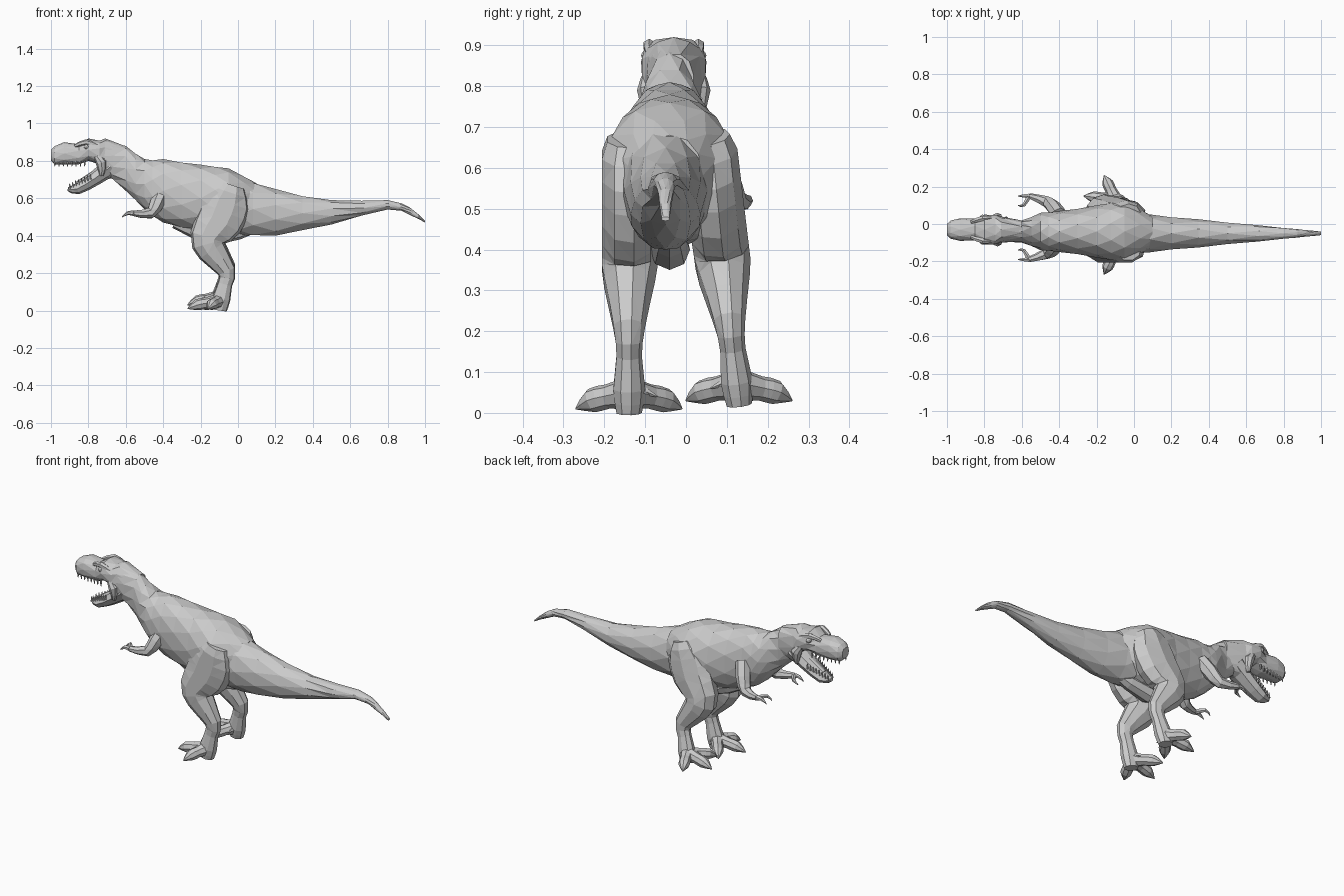
import bpy, bmesh, math
from mathutils import Vector

if "Cube" in bpy.data.objects:
    bpy.data.objects.remove(bpy.data.objects["Cube"])

skin = bpy.data.materials.new("grey skin")
skin.use_nodes = True
skin.diffuse_color = (.6, .6, .6, 1)
skin.node_tree.nodes["Principled BSDF"].inputs["Base Color"].default_value = skin.diffuse_color

BODY_LINE = -.04     # centre line of the body
HEAD_LINE = -.03     # centre line of the head
TIP = .002           # radius of claw and tooth points
UP = Vector((0, 0, 1))
ACROSS = Vector((0, 1, 0))


def finish(name, bm):
    """Turn a bmesh into a faceted, triangulated object."""
    bmesh.ops.recalc_face_normals(bm, faces=bm.faces)
    bmesh.ops.triangulate(bm, faces=bm.faces)
    mesh = bpy.data.meshes.new(name)
    bm.to_mesh(mesh)
    bm.free()
    mesh.materials.append(skin)
    obj = bpy.data.objects.new(name, mesh)
    bpy.context.collection.objects.link(obj)


def bridge(name, rings):
    """Skin a list of equal rings of points and cap both ends."""
    bm = bmesh.new()
    rows = [[bm.verts.new(point) for point in ring] for ring in rings]
    for lower, upper in zip(rows, rows[1:]):
        for i in range(len(lower)):
            bm.faces.new((lower[i - 1], lower[i], upper[i], upper[i - 1]))
    bm.faces.new(rows[0])
    bm.faces.new(rows[-1])
    finish(name, bm)


def refine(keys, steps):
    """Add rows between the key rows along a smooth spline."""
    result = []
    for k in range(len(keys) - 1):
        before, after = keys[max(k - 1, 0)], keys[min(k + 2, len(keys) - 1)]
        for step in range(steps):
            t = step / steps
            row = []
            for p, a, b, n in zip(before, keys[k], keys[k + 1], after):
                leave, arrive = (b - p) / 2, (n - a) / 2
                blend = t * t * (3 - 2 * t)
                row.append(a + (b - a) * blend + t * (1 - t) * (leave * (1 - t) - arrive * t))
            result.append(row)
    return result + [keys[-1]]


def soft(value, power):
    return math.copysign(abs(value) ** power, value)


def loft(name, keys, centre, steps=2, sides=12, power=.9):
    """Upright rings along x; each key is x, top, bottom, half width."""
    rings = []
    for k, (x, top, bottom, half) in enumerate(refine(keys, steps)):
        ring = []
        for i in range(sides):
            angle = math.pi / 2 + math.tau * (i + k % 2 / 2) / sides
            ring.append((x, centre + half * soft(math.cos(angle), power),
                         (top + bottom) / 2 + (top - bottom) / 2 * soft(math.sin(angle), power)))
        rings.append(ring)
    bridge(name, rings)


def tube(name, keys, wide=1, ref=ACROSS, steps=2, sides=8, limit=1):
    """Rings square to a path of x, y, z, radius; wide scales them along ref."""
    rows = refine(keys, steps)
    path = [Vector(row[:3]) for row in rows]
    rings = []
    for k, point in enumerate(path):
        along = (path[min(k + 1, len(path) - 1)] - path[max(k - 1, 0)]).normalized()
        normal = along.cross(ref).normalized()
        side = normal.cross(along)
        radius = rows[k][3]
        ring = []
        for i in range(sides):
            angle = math.tau * i / sides
            ring.append(point + side * min(radius * wide, limit) * math.cos(angle)
                        + normal * radius * math.sin(angle))
        rings.append(ring)
    bridge(name, rings)


def spike(name, base, tip, radius):
    tube(name, [(*base, radius), (*tip, TIP)], ref=Vector((1, 0, 0)), steps=1, sides=5)


def tooth_row(name, start, end, point, count=8):
    for i in range(count):
        root = Vector(start).lerp(Vector(end), i / (count - 1))
        spike(name, root, root + Vector(point), .007)


# Torso with neck
loft("torso", [(-.72, .91, .74, .06), (-.6, .88, .64, .06), (-.5, .81, .54, .1),
               (-.4, .81, .47, .11), (-.2, .78, .42, .14), (-.05, .76, .41, .16),
               (.1, .68, .48, .08)], BODY_LINE)

# Tail, drooping and tapering evenly to the tip
tail = [(0, .72, .4), (.2, .65, .4), (.5, .59, .46), (.8, .59, .54), (.92, .55, .51), (1, .48, .47)]
loft("tail", [(x, top, bottom, .11 - x / 10) for x, top, bottom in tail],
     BODY_LINE - .01, sides=10, power=1)

# Ridge under the hips
tube("pelvis_keel", [(x, BODY_LINE, z, r) for x, z, r in
                     ((-.34, .47, .03), (-.12, .4, .05), (.1, .45, .03))])

# Upper skull with cheeks
loft("skull", [(-1, .86, .8, .03), (-.98, .88, .78, .05), (-.93, .9, .78, .06),
               (-.85, .89, .78, .06), (-.8, .92, .8, .08), (-.74, .91, .78, .08),
               (-.71, .92, .7, .07), (-.6, .88, .72, .05)], HEAD_LINE, steps=1, power=.8)

# Lower jaw and tongue
tube("lower_jaw", [(x, HEAD_LINE, z, r) for x, z, r in
                   ((-.68, .77, .05), (-.76, .71, .04), (-.86, .65, .03), (-.91, .65, .01))], wide=1.4)
tube("tongue", [(-.74, HEAD_LINE, .76, .01), (-.86, HEAD_LINE, .68, .01)], wide=2)

for s, label in ((1, "left_"), (-1, "right_")):
    # Eye, brow and cheek muscle
    def face(x, out, z):
        return x, HEAD_LINE + s * out, z

    bm = bmesh.new()
    bmesh.ops.create_icosphere(bm, subdivisions=2, radius=.015)
    bmesh.ops.translate(bm, verts=bm.verts, vec=face(-.81, .065, .875))
    finish(label + "eye", bm)
    tube(label + "brow", [(*face(-.87, .04, .88), .01), (*face(-.81, .06, .9), .016),
                          (*face(-.75, .06, .88), .01)], ref=UP, sides=6)
    tube(label + "cheek", [(*face(-.77, .06, .84), .01), (*face(-.73, .06, .79), .03),
                           (*face(-.73, .06, .72), .01)])

    # Teeth along both jaws
    tooth_row(label + "upper_tooth", face(-.98, .03, .8), face(-.82, .05, .8), (0, 0, -.03))
    tooth_row(label + "lower_tooth", face(-.9, .02, .65), face(-.79, .05, .7), (0, 0, .03))

    # Leg from hip to heel; the left one leans out and stands higher
    lean, lift = (.07, .02) if s > 0 else (0, 0)

    def leg_line(z):
        return BODY_LINE + s / 10 + lean * (1 - z / .6)

    leg = [(-.03, .67, .07), (-.06, .58, .13), (-.1, .48, .13), (-.16, .39, .1), (-.14, .32, .08),
           (-.06, .21, .05), (-.07, .14, .04), (-.09, .06, .05), (-.1, 0, .04)]
    tube(label + "leg", [(x, leg_line(z), z + lift * (1 - z), r) for x, z, r in leg],
         wide=.8, sides=9, limit=.07)

    # Three clawed toes and a small spur
    ankle = Vector((-.1, leg_line(0), lift))
    for toe, reach, spread in (("outer", -.06, .13), ("middle", -.17, .02), ("inner", -.1, -.13)):
        shape = ((0, .05, .04), (.4, .04, .03), (.7, .03, .03), (1, .01, TIP))
        tube(label + toe + "_toe", [(*(ankle + Vector((reach * f, s * spread * f, z))), r)
                                    for f, z, r in shape], ref=UP)
    spike(label + "spur", ankle + UP * .07, ankle + Vector((0, -s * .07, .04)), .02)

    # Arm with two clawed fingers
    def arm(x, out, z):
        return x, s * out - .02, z

    wrist = arm(-.56, .17, .52)
    tube(label + "arm", [(*arm(-.4, .07, .65), .04), (*arm(-.43, .11, .58), .04),
                         (*arm(-.47, .14, .52), .03), (*wrist, .015)], sides=7)
    for finger, out in (("outer", .17), ("inner", .12)):
        tube(label + finger + "_finger", [(*wrist, .014), (*arm(-.59, out, .52), .01),
                                          (*arm(-.62, out, .5), TIP)], ref=UP, sides=6)
